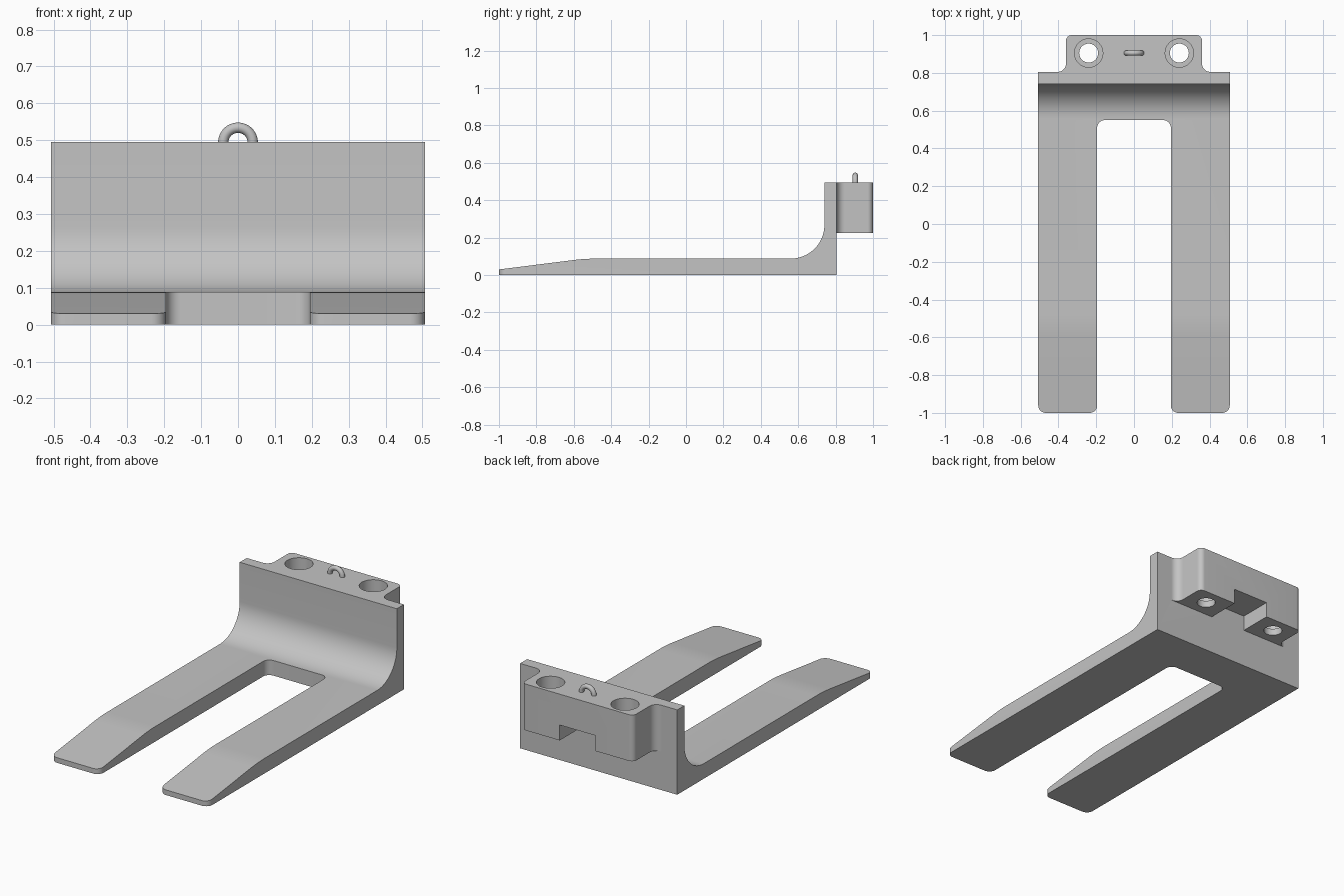
import bpy, bmesh, math
from mathutils import Vector, Matrix

cube = bpy.data.objects.get("Cube")
if cube:
    bpy.data.objects.remove(cube, do_unlink=True)

grey = bpy.data.materials.new("plain grey")
grey.use_nodes = True
grey.diffuse_color = (0.55, 0.55, 0.55, 1)
grey.node_tree.nodes["Principled BSDF"].inputs["Base Color"].default_value = (0.55, 0.55, 0.55, 1)


def rounded(corners, steps=10):
    """Outline from (u, v, radius) corners, each replaced by a tangent arc."""
    out = []
    for i, (u, v, r) in enumerate(corners):
        p = Vector((u, v))
        if r == 0:
            out.append(p)
            continue
        a = (Vector(corners[i - 1][:2]) - p).normalized()
        b = (Vector(corners[(i + 1) % len(corners)][:2]) - p).normalized()
        half = a.angle(b) / 2
        centre = p + (a + b).normalized() * r / math.sin(half)
        start = p + a * r / math.tan(half) - centre
        end = p + b * r / math.tan(half) - centre
        sweep = math.atan2(start.x * end.y - start.y * end.x, start.dot(end))
        for k in range(steps + 1):
            out.append(centre + Matrix.Rotation(sweep * k / steps, 2) @ start)
    return out


def finish(name, bm):
    bmesh.ops.recalc_face_normals(bm, faces=bm.faces)
    mesh = bpy.data.meshes.new(name)
    bm.to_mesh(mesh)
    bm.free()
    mesh.materials.append(grey)
    ob = bpy.data.objects.new(name, mesh)
    bpy.context.collection.objects.link(ob)
    return ob


def prism(name, outline, low, high, axis="z"):
    """Extrude an outline along z (outline is x, y) or x (outline is y, z)."""
    bm = bmesh.new()
    place = (lambda p: (p.x, p.y, low)) if axis == "z" else (lambda p: (low, p.x, p.y))
    face = bm.faces.new([bm.verts.new(place(p)) for p in outline])
    ext = bmesh.ops.extrude_face_region(bm, geom=[face])
    move = Vector((0, 0, high - low)) if axis == "z" else Vector((high - low, 0, 0))
    bmesh.ops.translate(bm, vec=move, verts=[g for g in ext["geom"] if isinstance(g, bmesh.types.BMVert)])
    return finish(name, bm)


def circle(x, y, r, n=48):
    return [Vector((x + r * math.cos(k * math.tau / n), y + r * math.sin(k * math.tau / n))) for k in range(n)]


def combine(target, tool, operation):
    mod = target.modifiers.new("combine", "BOOLEAN")
    mod.operation, mod.solver, mod.object = operation, "EXACT", tool
    bpy.ops.object.select_all(action="DESELECT")
    bpy.context.view_layer.objects.active = target
    target.select_set(True)
    bpy.ops.object.modifier_apply(modifier=mod.name)
    bpy.data.objects.remove(tool, do_unlink=True)


def smooth(ob):
    bpy.ops.object.select_all(action="DESELECT")
    bpy.context.view_layer.objects.active = ob
    ob.select_set(True)
    bpy.ops.object.shade_smooth_by_angle(angle=math.radians(30))


# Forks and upright plate: side profile trimmed by the U-shaped plan
side = [(-1, 0, 0), (-1, 0.03, 0), (-0.54, 0.088, 1.0), (0.74, 0.088, 0.18),
        (0.74, 0.495, 0), (0.805, 0.495, 0), (0.805, 0, 0)]
carriage = prism("fork_and_plate", rounded(side, 16), -0.507, 0.507, "x")
half = [(0.195, 0.55, 0.04), (0.195, -1, 0.04), (0.507, -1, 0.04), (0.507, 0.9, 0)]
plan = half + [(-x, y, r) for x, y, r in reversed(half)]
combine(carriage, prism("plan_cutter", rounded(plan), -0.1, 0.6), "INTERSECT")

# Rear mounting block with flared roots
half = [(0.406, 0.78, 0), (0.406, 0.805, 0), (0.36, 0.805, 0.045), (0.36, 1, 0.03)]
outline = half + [(-x, y, r) for x, y, r in reversed(half)]
block = prism("mount_block", rounded(outline), 0.225, 0.495)

# Notch under the block and two counterbored holes
notch = [(-0.115, 0.7, 0), (0.115, 0.7, 0), (0.115, 1.1, 0), (-0.115, 1.1, 0)]
combine(block, prism("notch_cutter", rounded(notch), 0.1, 0.315), "DIFFERENCE")
for x in (-0.24, 0.24):
    combine(block, prism("bore_cutter", circle(x, 0.905, 0.075), 0.265, 0.6), "DIFFERENCE")
    combine(block, prism("hole_cutter", circle(x, 0.905, 0.05), 0.1, 0.6), "DIFFERENCE")
combine(carriage, block, "UNION")
smooth(carriage)

# Lifting loop: half ring on top of the block
bm = bmesh.new()
rings = []
for i in range(25):
    a = math.pi * i / 24
    ring = []
    for j in range(16):
        b = math.tau * j / 16
        r = 0.04 + 0.014 * math.cos(b)
        ring.append(bm.verts.new((r * math.cos(a), 0.905 + 0.014 * math.sin(b), 0.494 + r * math.sin(a))))
    rings.append(ring)
for p, q in zip(rings, rings[1:]):
    for j in range(16):
        bm.faces.new((p[j - 1], p[j], q[j], q[j - 1]))
for end in (rings[0], rings[-1]):
    bm.faces.new(end)
smooth(finish("lifting_loop", bm))
